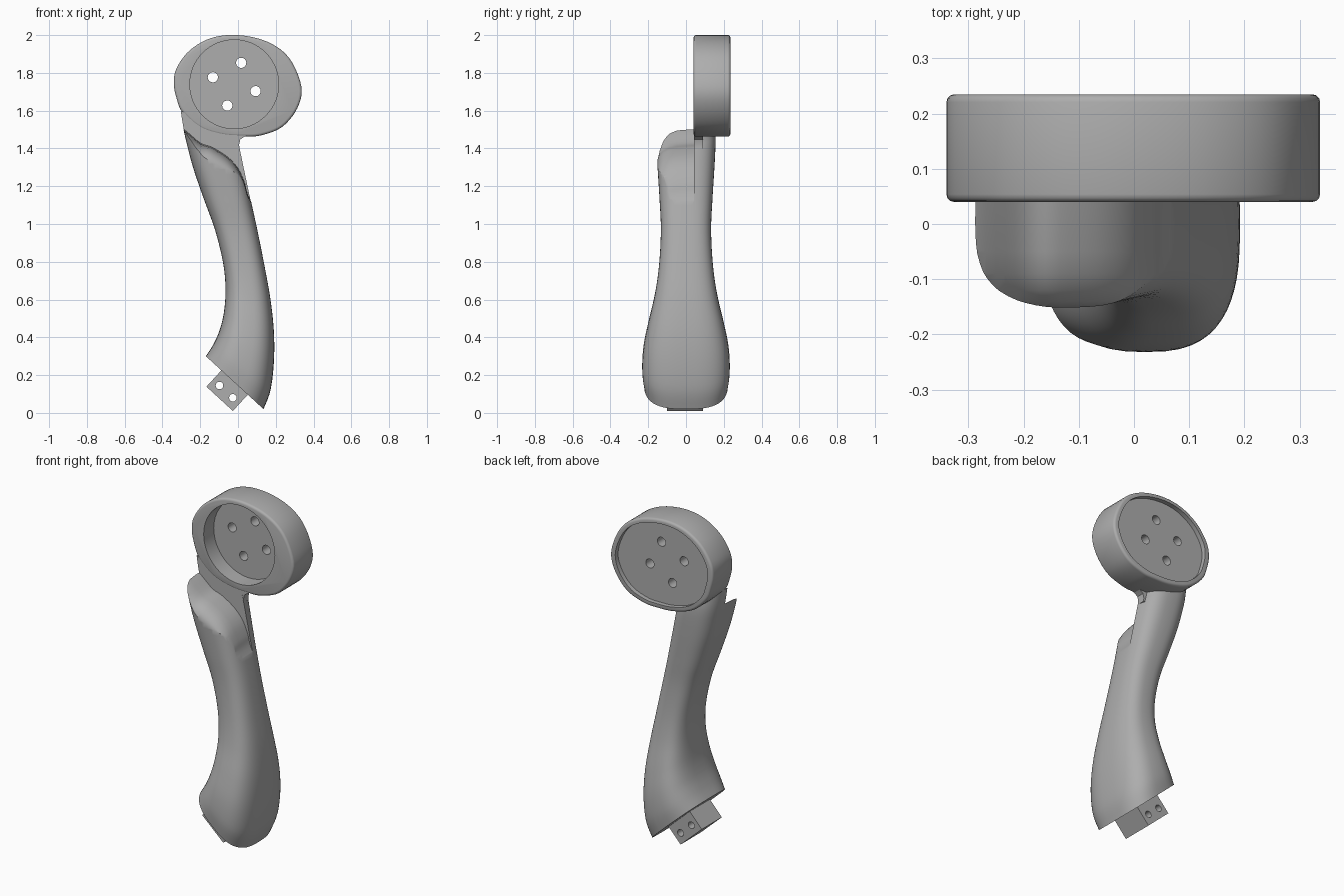
import bpy, bmesh, math
from mathutils import Vector

if "Cube" in bpy.data.objects:
    bpy.data.objects.remove(bpy.data.objects["Cube"], do_unlink=True)

grey = bpy.data.materials.new("plain grey")
grey.use_nodes = True
grey.diffuse_color = (0.42, 0.42, 0.42, 1)
grey.node_tree.nodes["Principled BSDF"].inputs["Base Color"].default_value = grey.diffuse_color


def spline(points, steps, closed=False):
    """Catmull-Rom curve through tuples of any length."""
    pts = [Vector(p) for p in points]
    n = len(pts)
    pick = (lambda i: pts[i % n]) if closed else (lambda i: pts[max(0, min(n - 1, i))])
    out = []
    for i in range(n if closed else n - 1):
        a, b, c, d = (pick(i + k) for k in (-1, 0, 1, 2))
        for s in range(steps):
            t = s / steps
            out.append(b + (c - a) * (t / 2) + (a * 2 - b * 5 + c * 4 - d) * (t * t / 2)
                       + (b * 3 - a - c * 3 + d) * (t ** 3 / 2))
    if not closed:
        out.append(pts[-1])
    return out


def loft(name, rings):
    """Solid skinned through rings of equal length."""
    bm = bmesh.new()
    rows = [[bm.verts.new(p) for p in ring] for ring in rings]
    n = len(rows[0])
    for a, b in zip(rows, rows[1:]):
        for i in range(n):
            j = (i + 1) % n
            bm.faces.new((a[i], a[j], b[j], b[i]))
    bm.faces.new(rows[0])
    bm.faces.new(rows[-1])
    bmesh.ops.recalc_face_normals(bm, faces=bm.faces)
    mesh = bpy.data.meshes.new(name)
    bm.to_mesh(mesh)
    bm.free()
    mesh.materials.append(grey)
    ob = bpy.data.objects.new(name, mesh)
    bpy.context.collection.objects.link(ob)
    return ob


def prism(name, outline, y0, y1):
    return loft(name, [[(x, y, z) for x, z in outline] for y in (y0, y1)])


def circle(x, z, r, n=48):
    return [(x + r * math.cos(math.tau * i / n), z + r * math.sin(math.tau * i / n)) for i in range(n)]


def finish(ob, cutters, bevel=0.0):
    """Round the rims, cut the openings, then shade smooth."""
    if bevel:
        mod = ob.modifiers.new("rounding", "BEVEL")
        mod.width, mod.segments = bevel, 3
        mod.limit_method, mod.angle_limit = "ANGLE", math.radians(50)
    for cutter in cutters:
        cutter.hide_render = True
        mod = ob.modifiers.new("opening", "BOOLEAN")
        mod.operation, mod.solver, mod.object = "DIFFERENCE", "EXACT", cutter
    bpy.context.view_layer.update()
    graph = bpy.context.evaluated_depsgraph_get()
    mesh = bpy.data.meshes.new_from_object(ob.evaluated_get(graph))
    ob.modifiers.clear()
    ob.data = mesh
    for cutter in cutters:
        bpy.data.objects.remove(cutter, do_unlink=True)
    bpy.ops.object.select_all(action="DESELECT")
    ob.select_set(True)
    bpy.context.view_layer.objects.active = ob
    bpy.ops.object.shade_smooth_by_angle(angle=math.radians(32))


# Arm: sections given as left x, left z, right x, right z, half depth
sections = [
    (-.17, .30, .135, .02, .222), (-.135, .355, .172, .12, .232),
    (-.1, .43, .19, .27, .224), (-.075, .53, .19, .43, .198),
    (-.066, .66, .172, .6, .164), (-.08, .8, .14, .78, .142),
    (-.122, .97, .102, .97, .133), (-.18, 1.13, .067, 1.13, .14),
    (-.235, 1.29, .033, 1.29, .15), (-.27, 1.42, .01, 1.4, .156),
    (-.29, 1.51, 0, 1.44, .156), (-.305, 1.6, -.003, 1.47, .15)]


def arm_ring(section, n=56, power=2 / 2.8):
    lx, lz, rx, rz, depth = section
    ring = []
    for i in range(n):
        c, s = math.cos(math.tau * i / n), math.sin(math.tau * i / n)
        u = (1 + math.copysign(abs(c) ** power, c)) / 2
        v = math.copysign(abs(s) ** power, s)
        ring.append((lx + (rx - lx) * u, depth * v, lz + (rz - lz) * u))
    return ring


arm = loft("arm", [arm_ring(s) for s in spline(sections, 5)])

# Front of the arm stops at a curved, rounded lip; the back goes on as the neck
lip = spline([(-.36, 1.54), (-.285, 1.5), (-.2, 1.43), (-.135, 1.405), (-.055, 1.355),
              (0, 1.295), (.035, 1.22), (.055, 1.15), (.12, 1.02)], 5)
drops = [(.042, 0), (-.05, .006), (-.09, .014), (-.12, .03), (-.14, .05), (-.153, .08), (-.3, .6)]
lip_rings = []
for y, drop in drops:
    ring = [(x, y, z - drop) for x, z in lip]
    lip_rings.append(ring + [(.4, y, lip[-1].y - drop), (.4, y, 1.9), (-.4, y, 1.9)])
finish(arm, [loft("lip_cutter", lip_rings)])

# Head: rounded disc with a deep front cup, a shallow back tray and four holes
outline = spline([
    (0, 2), (.155, 1.965), (.27, 1.88), (.335, 1.73), (.315, 1.615), (.235, 1.515),
    (.125, 1.47), (.035, 1.463), (-.08, 1.47), (-.2, 1.508), (-.293, 1.59),
    (-.325, 1.665), (-.34, 1.745), (-.325, 1.825), (-.255, 1.92), (-.14, 1.985)], 5, True)
cx, cz = -.02, 1.74
tray = [(x * .9, cz + (z - cz) * .9) for x, z in outline]
head = prism("head", outline, .04, .235)
cuts = [prism("cup_cutter", circle(cx, cz, .235, 64), -.1, .135),
        prism("tray_cutter", tray, .208, .4)]
for k in range(4):
    a = math.radians(72 + 90 * k)
    hole = circle(cx + .119 * math.cos(a), cz + .119 * math.sin(a), .027, 24)
    cuts.append(prism("hole_cutter", hole, 0, .3))
finish(head, cuts, bevel=.014)

# Small fillet between the neck and the head
corner = [(-.03, 1.48), (.06, 1.475), (.03, 1.46), (.012, 1.447), (.006, 1.42), (.008, 1.4), (-.03, 1.4)]
finish(prism("neck_fillet", corner, .043, .09), [])

# Tab: slanted block under the arm with two cross holes
along, inward = Vector((.737, -.676)), Vector((.676, .737))
middle = Vector((-.06, .115))
block = [middle + along * u + inward * v for u, v in ((-.095, -.055), (.095, -.055), (.095, .1), (-.095, .1))]
tab = prism("mounting_tab", block, -.1, .09)
finish(tab, [prism("tab_hole_cutter", circle(x, z, .02, 24), -.3, .3)
             for x, z in ((-.098, .145), (-.027, .08))])
